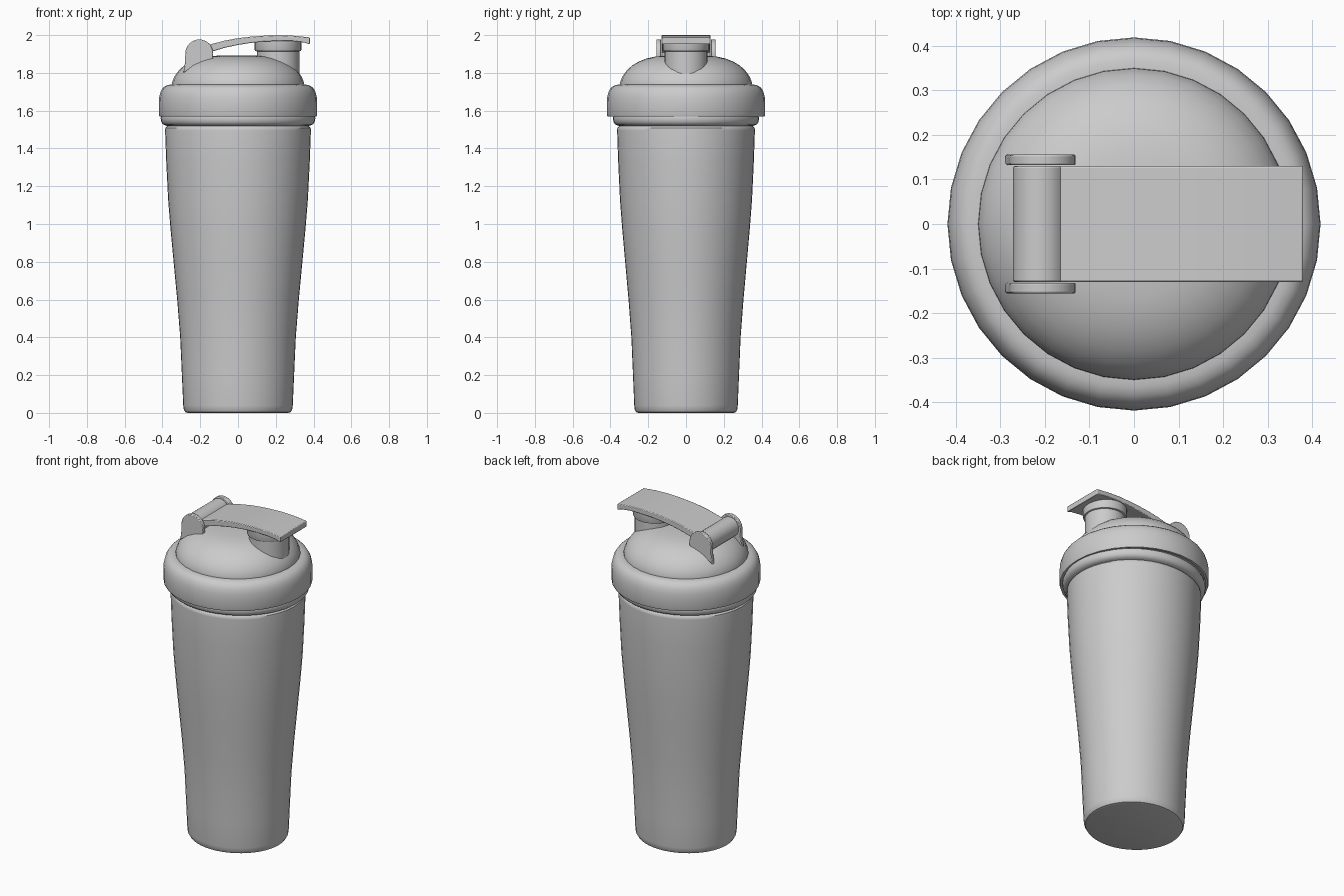
import bpy, bmesh, math

if "Cube" in bpy.data.objects:
    bpy.data.objects.remove(bpy.data.objects["Cube"])


def finish(name, bm, bevel=0.0, angle=40):
    bmesh.ops.recalc_face_normals(bm, faces=bm.faces)
    me = bpy.data.meshes.new(name)
    bm.to_mesh(me)
    bm.free()
    ob = bpy.data.objects.new(name, me)
    bpy.context.collection.objects.link(ob)
    if bevel:
        m = ob.modifiers.new("soft_edges", 'BEVEL')
        m.width, m.segments, m.limit_method = bevel, 2, 'ANGLE'
        m.angle_limit = math.radians(40)
    bpy.ops.object.select_all(action='DESELECT')
    ob.select_set(True)
    bpy.context.view_layer.objects.active = ob
    bpy.ops.object.shade_smooth_by_angle(angle=math.radians(angle))
    return ob


def lathe(name, profile, segs, cx=0.0, y_scale=1.0, angle=40):
    """Revolve (radius, z) points around a vertical axis and cap both ends."""
    bm = bmesh.new()
    rings = []
    for r, z in profile:
        rings.append([bm.verts.new((cx + r * math.cos(2 * math.pi * i / segs),
                                    r * y_scale * math.sin(2 * math.pi * i / segs), z))
                      for i in range(segs)])
    for a, b in zip(rings, rings[1:]):
        for i in range(segs):
            j = (i + 1) % segs
            bm.faces.new((a[i], a[j], b[j], b[i]))
    bm.faces.new(rings[0])
    bm.faces.new(rings[-1])
    return finish(name, bm, angle=angle)


def slab(name, outline, y0, y1, bevel):
    """Extrude an (x, z) outline along y."""
    bm = bmesh.new()
    face = bm.faces.new([bm.verts.new((x, y0, z)) for x, z in outline])
    new = bmesh.ops.extrude_face_region(bm, geom=[face])["geom"]
    bmesh.ops.translate(bm, vec=(0, y1 - y0, 0),
                        verts=[v for v in new if isinstance(v, bmesh.types.BMVert)])
    return finish(name, bm, bevel)


def arc(cx, cz, r, a0, a1, n):
    return [(cx + r * math.cos(math.radians(a0 + (a1 - a0) * i / n)),
             cz + r * math.sin(math.radians(a0 + (a1 - a0) * i / n))) for i in range(n + 1)]


# Tapered cup, slightly oval, with groove and rolled rim under the lid
lathe("cup", [(0.265, 0.0), (0.279, 0.004), (0.287, 0.018), (0.29, 0.04),
              (0.297, 0.2), (0.306, 0.4), (0.322, 0.6), (0.341, 0.8),
              (0.357, 0.97), (0.37, 1.13), (0.38, 1.33), (0.386, 1.495),
              (0.385, 1.508), (0.378, 1.515), (0.374, 1.519), (0.385, 1.522),
              (0.398, 1.528), (0.406, 1.54), (0.41, 1.56), (0.405, 1.575),
              (0.37, 1.59)], 48, y_scale=0.945)

# Lid: inner lip, bulging collar, crease, and flattened dome
lathe("lid", [(0.37, 1.60), (0.395, 1.595), (0.402, 1.57), (0.416, 1.57),
              (0.419, 1.58), (0.419, 1.64), (0.417, 1.672), (0.410, 1.70),
              (0.399, 1.719), (0.385, 1.731), (0.367, 1.737), (0.35, 1.738),
              (0.349, 1.75), (0.336, 1.782), (0.314, 1.813), (0.285, 1.839),
              (0.25, 1.86), (0.21, 1.876), (0.165, 1.886), (0.11, 1.891),
              (0.05, 1.893)], 32, angle=35)

# Drinking spout and its cap
lathe("spout", [(0.113, 1.70), (0.113, 1.925)], 32, cx=0.213)
lathe("spout_cap", [(0.113, 1.914), (0.121, 1.917), (0.124, 1.924), (0.124, 1.975)],
      32, cx=0.212)

# Curved flip strap
top = [(-0.19, 1.937), (-0.14, 1.953), (-0.07, 1.971), (0.0, 1.984), (0.07, 1.992),
       (0.14, 1.997), (0.21, 2.0), (0.29, 1.997), (0.38, 1.988)]
under = [(0.38, 1.951), (0.35, 1.961), (0.29, 1.968), (0.21, 1.969), (0.14, 1.966),
         (0.07, 1.959), (0.0, 1.948), (-0.07, 1.933), (-0.14, 1.912), (-0.19, 1.895)]
slab("flip_strap", top + under, -0.13, 0.13, 0.004)

# Hinge barrel at the strap's rear end
slab("hinge_barrel", arc(-0.212, 1.908, 0.06, 0, 345, 23), -0.13, 0.13, 0.004)

# Pair of hinge ears, rounded on top and running down into the dome
ear = arc(-0.205, 1.903, 0.074, 0, 180, 16) + [
    (-0.28, 1.86), (-0.284, 1.83), (-0.289, 1.80), (-0.27, 1.812),
    (-0.20, 1.845), (-0.133, 1.865)]
ears = slab("hinge_ears", ear, 0.132, 0.156, 0.004)
mirror = ears.modifiers.new("other_side", 'MIRROR')
mirror.use_axis = (False, True, False)
